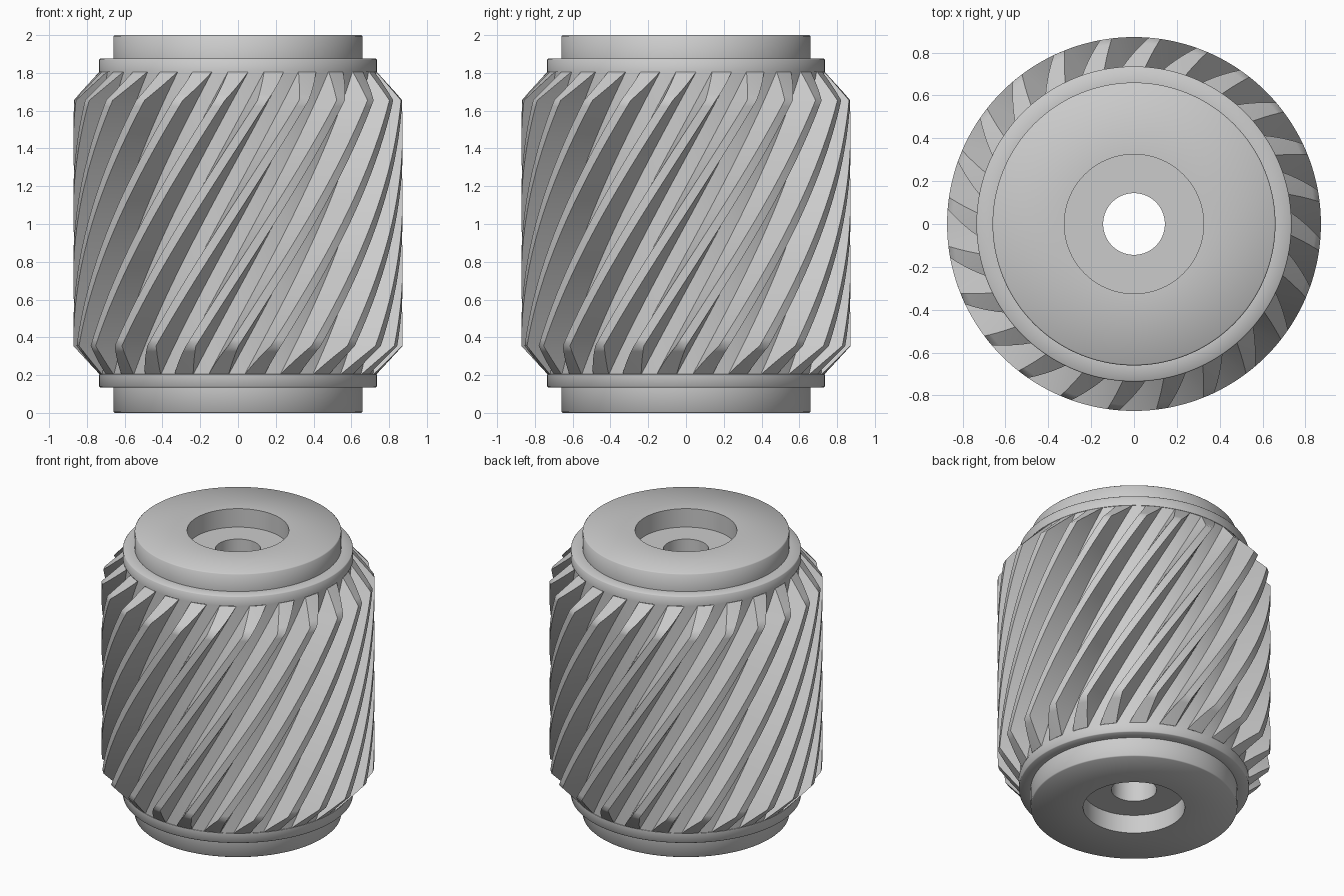
import bpy, bmesh
from math import sin, cos, pi, radians

if "Cube" in bpy.data.objects:
    bpy.data.objects.remove(bpy.data.objects["Cube"])

TEETH = 24
TWIST = radians(68)          # total helix turn over the toothed length
Z0, Z1 = 0.205, 1.805        # toothed zone
R_END, R_TIP, R_ROOT = 0.735, 0.872, 0.732
CHAMFER = 0.15


def finish(name, bm):
    bmesh.ops.recalc_face_normals(bm, faces=bm.faces)
    mesh = bpy.data.meshes.new(name)
    bm.to_mesh(mesh)
    bm.free()
    obj = bpy.data.objects.new(name, mesh)
    bpy.context.collection.objects.link(obj)
    bpy.ops.object.select_all(action='DESELECT')
    bpy.context.view_layer.objects.active = obj
    obj.select_set(True)
    bpy.ops.object.shade_smooth_by_angle(angle=radians(46))
    return obj


def skin(bm, rings):
    """Bridge a list of closed point rings with quads."""
    vr = [[bm.verts.new(p) for p in ring] for ring in rings]
    n = len(vr[0])
    for a, b in zip(vr, vr[1:]):
        for i in range(n):
            j = (i + 1) % n
            bm.faces.new((a[i], a[j], b[j], b[i]))


def circle(r, z, n=144):
    return [(r * cos(2 * pi * i / n), r * sin(2 * pi * i / n), z) for i in range(n)]


# Hub: stepped ends, counterbores and the through bore, as one open revolve
half = [(R_ROOT, 0.205), (0.735, 0.204), (0.735, 0.14), (0.73, 0.135),
        (0.66, 0.135), (0.66, 0.006), (0.654, 0.0), (0.325, 0.0),
        (0.325, 0.13), (0.144, 0.13)]
profile = half + [(r, 2.01 - z if z > 0.13 else 2 - z) for r, z in reversed(half)]
bm = bmesh.new()
skin(bm, [circle(r, z) for r, z in profile])
finish("roller_hub", bm)


# Toothed sleeve: twisted tooth section, chamfered towards both ends
def section(z):
    d = min(z - Z0, Z1 - z)
    r = R_END + (R_TIP - R_END) * min(1, d / CHAMFER)
    t = (r - R_ROOT) / (R_TIP - R_ROOT)
    base = 0.28
    land = base + (0.12 - base) * t
    prof = [(-land, r), (0, r), (land, r), (base, R_ROOT), (0.5, R_ROOT), (1 - base, R_ROOT)]
    turn = -pi / 2 + TWIST * (z - Z1) / (Z1 - Z0)
    pts = []
    for k in range(TEETH):
        for f, rad in prof:
            a = turn + (k + f) * 2 * pi / TEETH
            pts.append((rad * cos(a), rad * sin(a), z))
    return pts


levels = [Z0 + CHAMFER * i / 5 for i in range(5)]
levels += [Z0 + CHAMFER + (Z1 - Z0 - 2 * CHAMFER) * i / 40 for i in range(41)]
levels += [Z1 - CHAMFER + CHAMFER * i / 5 for i in range(1, 6)]
bm = bmesh.new()
skin(bm, [section(z) for z in levels])
finish("helical_teeth", bm)
